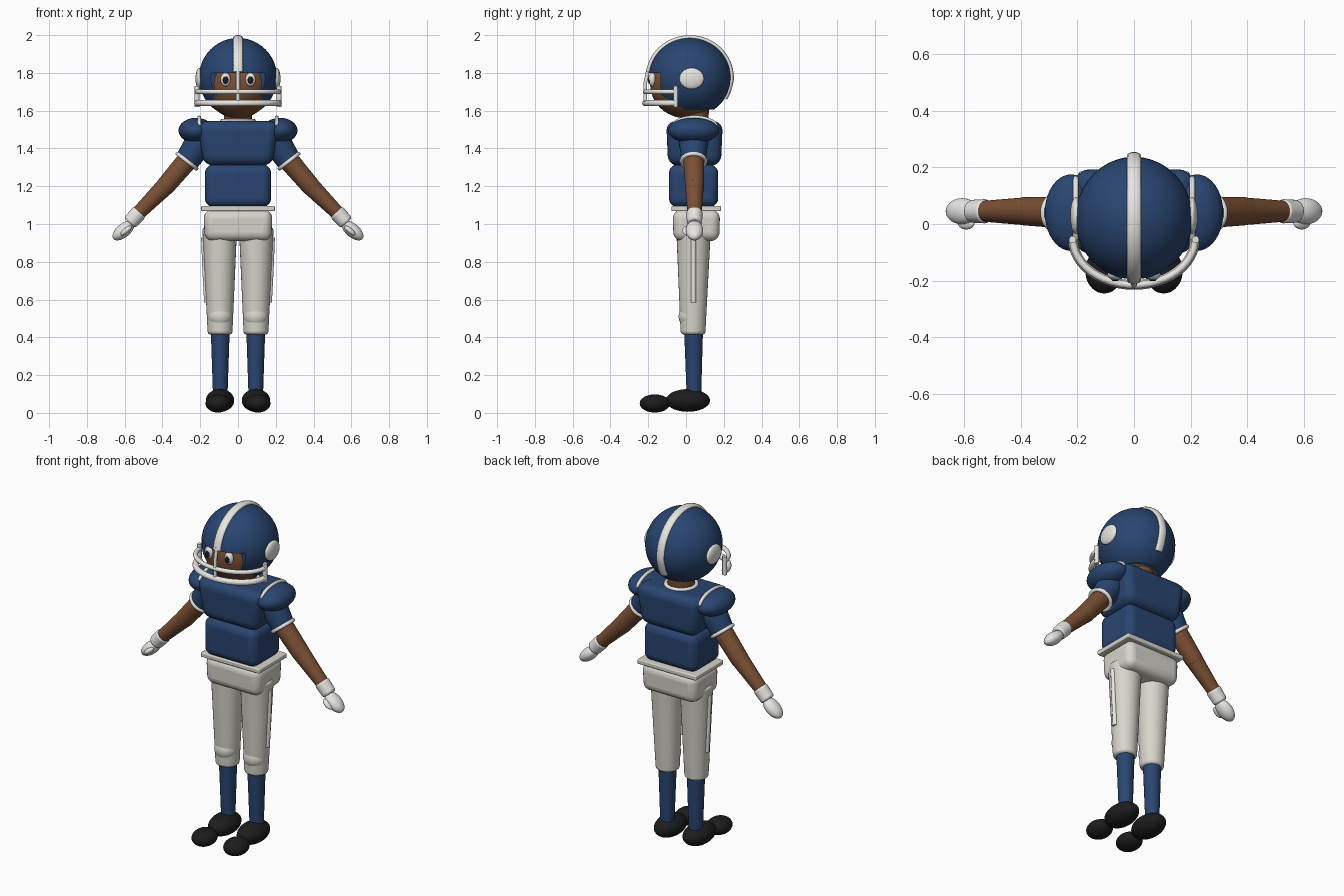
import bpy
from math import sin, cos, pi, radians
from mathutils import Vector

if "Cube" in bpy.data.objects:
    bpy.data.objects.remove(bpy.data.objects["Cube"])


def material(name, r, g, b):
    m = bpy.data.materials.new(name)
    m.diffuse_color = (r, g, b, 1)
    m.use_nodes = True
    m.node_tree.nodes["Principled BSDF"].inputs["Base Color"].default_value = m.diffuse_color
    return m


BLUE = material("blue", 0.022, 0.06, 0.165)
WHITE = material("white", 0.8, 0.79, 0.76)
CLOTH = material("cloth", 0.68, 0.66, 0.6)
SKIN = material("skin", 0.2, 0.08, 0.035)
BLACK = material("black", 0.012, 0.012, 0.013)


def finish(name, mat):
    ob = bpy.context.object
    ob.name = name
    ob.data.materials.append(mat)
    return ob


def ball(name, loc, radii, mat, rot=(0, 0, 0)):
    bpy.ops.mesh.primitive_uv_sphere_add(segments=40, ring_count=24, location=loc, rotation=rot)
    ob = finish(name, mat)
    ob.scale = radii
    return ob


def box(name, lo, hi, mat, bevel=0.0, bottom=(1, 1)):
    """Box between two corners; bottom scales the lower face in x and y."""
    lo, hi = Vector(lo), Vector(hi)
    bpy.ops.mesh.primitive_cube_add(size=1, location=(lo + hi) / 2)
    ob = finish(name, mat)
    for v in ob.data.vertices:
        if v.co.z < 0:
            v.co.x *= bottom[0]
            v.co.y *= bottom[1]
        v.co = v.co * (hi - lo)
    if bevel:
        mod = ob.modifiers.new("bevel", 'BEVEL')
        mod.width, mod.segments = bevel, 5
    return ob


def limb(name, a, b, ra, rb, mat, bevel=0.0):
    """Tapered cylinder from a (radius ra) to b (radius rb)."""
    a, b = Vector(a), Vector(b)
    bpy.ops.mesh.primitive_cone_add(vertices=32, radius1=ra, radius2=rb, depth=(b - a).length,
                                    location=(a + b) / 2,
                                    rotation=(b - a).to_track_quat('Z', 'Y').to_euler())
    ob = finish(name, mat)
    if bevel:
        mod = ob.modifiers.new("bevel", 'BEVEL')
        mod.width, mod.segments, mod.limit_method = bevel, 3, 'ANGLE'
    return ob


def tube(name, points, r, mat):
    cu = bpy.data.curves.new(name, 'CURVE')
    cu.dimensions = '3D'
    cu.bevel_depth, cu.bevel_resolution, cu.use_fill_caps = r, 3, True
    sp = cu.splines.new('POLY')
    sp.points.add(len(points) - 1)
    for p, co in zip(sp.points, points):
        p.co = (*co, 1)
    ob = bpy.data.objects.new(name, cu)
    bpy.context.collection.objects.link(ob)
    bpy.ops.object.select_all(action='DESELECT')
    ob.select_set(True)
    bpy.context.view_layer.objects.active = ob
    bpy.ops.object.convert(target='MESH')
    return finish(name, mat)


def ring(name, loc, major, minor, mat, rot=(0, 0, 0)):
    bpy.ops.mesh.primitive_torus_add(location=loc, rotation=rot, major_radius=major,
                                     minor_radius=minor, major_segments=40, minor_segments=10)
    return finish(name, mat)


# Head and neck
ball("head", (0, 0, 1.74), (0.18, 0.19, 0.18), SKIN)
limb("neck", (0, 0.04, 1.5), (0, 0.05, 1.66), 0.075, 0.075, SKIN)

# Helmet shell with the face opening and underside cut away
helmet = ball("helmet_shell", (0, 0.02, 1.775), (0.207, 0.217, 0.21), BLUE)
cutters = [box("face_cutter", (-0.156, -0.5, 1.3), (0.156, -0.135, 1.8), BLUE),
           box("base_cutter", (-0.5, -0.5, 1.3), (0.5, 0.5, 1.605), BLUE)]
bpy.context.view_layer.objects.active = helmet
for c in cutters:
    mod = helmet.modifiers.new("cut", 'BOOLEAN')
    mod.operation, mod.object, mod.solver = 'DIFFERENCE', c, 'EXACT'
    bpy.ops.object.modifier_apply(modifier=mod.name)
    bpy.data.objects.remove(c)

# Helmet crest stripe
arc = [radians(-8 + i * 5.5) for i in range(33)]
crest = tube("helmet_stripe", [(0, 0.02 - 0.222 * cos(t + 0.28), 1.775 + 0.213 * sin(t + 0.28))
                               for t in arc] +
             [(0, 0.02 + 0.22 * cos(t), 1.775 - 0.213 * sin(t)) for t in (0.15, 0.35, 0.55)],
             0.012, WHITE)
crest.scale.x = 2.1

# Face mask
sweep = [radians(-90 + i * 7.5) for i in range(25)]
for label, z, r in (("upper", 1.70, 0.013), ("lower", 1.64, 0.017)):
    tube("mask_bar_" + label, [(0.215 * sin(t), -0.055 - 0.16 * cos(t), z) for t in sweep], r, WHITE)
tube("mask_center_bar", [(0, -0.2, 1.82), (0, -0.215, 1.75), (0, -0.215, 1.64)], 0.01, WHITE)

# Torso
box("chest", (-0.215, -0.105, 1.31), (0.215, 0.195, 1.545), BLUE, 0.05, (0.85, 0.93))
box("abdomen", (-0.175, -0.09, 1.09), (0.175, 0.17, 1.315), BLUE, 0.045)
ring("collar", (0, 0.045, 1.545), 0.083, 0.012, WHITE)
box("belt", (-0.195, -0.077, 1.068), (0.195, 0.185, 1.095), CLOTH, 0.006)
box("hips", (-0.182, -0.07, 0.91), (0.182, 0.18, 1.075), CLOTH, 0.045, (0.97, 0.97))

for s, side in ((-1, "right_"), (1, "left_")):
    # Eyes, ear discs and mask posts
    ball(side + "eye", (s * 0.066, -0.178, 1.765), (0.027, 0.02, 0.036), WHITE)
    ball(side + "pupil", (s * 0.066, -0.194, 1.762), (0.015, 0.008, 0.02), BLACK)
    ball(side + "ear_disc", (s * 0.205, 0.03, 1.77), (0.02, 0.065, 0.056), WHITE)
    tube(side + "mask_post", [(s * 0.217, -0.055, 1.62), (s * 0.217, -0.055, 1.73)], 0.013, WHITE)

    # Shoulder pad with its stripe
    ball(side + "shoulder_pad", (s * 0.222, 0.04, 1.495), (0.093, 0.135, 0.067), BLUE)
    tube(side + "shoulder_stripe",
         [(s * 0.205, 0.045 - 0.115 * cos(i * pi / 14), 1.515 + 0.05 * sin(i * pi / 14))
          for i in range(15)], 0.01, WHITE)

    # Arm: sleeve, cuff, skin, glove
    limb(side + "sleeve", (s * 0.2, 0.04, 1.44), (s * 0.272, 0.04, 1.33), 0.078, 0.064, BLUE)
    ring(side + "sleeve_cuff", (s * 0.27, 0.04, 1.333), 0.063, 0.011, WHITE, (0, s * radians(142), 0))
    limb(side + "upper_arm", (s * 0.24, 0.04, 1.37), (s * 0.385, 0.045, 1.2), 0.056, 0.05, SKIN)
    ball(side + "elbow", (s * 0.385, 0.045, 1.2), (0.05, 0.05, 0.05), SKIN)
    limb(side + "forearm", (s * 0.375, 0.045, 1.21), (s * 0.54, 0.045, 1.045), 0.05, 0.036, SKIN)
    limb(side + "glove_cuff", (s * 0.52, 0.045, 1.065), (s * 0.575, 0.045, 1.005), 0.043, 0.04,
         WHITE, 0.012)
    turn = (0, s * radians(130), 0)
    ball(side + "hand", (s * 0.606, 0.045, 0.966), (0.036, 0.046, 0.07), WHITE, turn)
    ball(side + "thumb", (s * 0.592, 0.003, 0.965), (0.015, 0.022, 0.036), WHITE, turn)

    # Leg: pants, knee, side stripe, sock
    limb(side + "pants_leg", (s * 0.095, 0.037, 0.415), (s * 0.097, 0.04, 0.98), 0.065, 0.092,
         CLOTH, 0.015)
    ball(side + "knee_pad", (s * 0.095, 0.025, 0.51), (0.066, 0.064, 0.065), CLOTH)
    tube(side + "pants_stripe", [(s * 0.182, 0.04, 0.93), (s * 0.175, 0.04, 0.75),
                                 (s * 0.166, 0.04, 0.585)], 0.014, WHITE)
    limb(side + "sock", (s * 0.094, 0.042, 0.08), (s * 0.094, 0.04, 0.44), 0.038, 0.05, BLUE)

    # Shoe: heel body and toe
    ball(side + "shoe", (s * 0.095, 0.01, 0.066), (0.075, 0.117, 0.06), BLACK)
    ball(side + "shoe_toe", (s * 0.105, -0.165, 0.05), (0.067, 0.08, 0.048), BLACK)

# Smooth shading that keeps the hard edges
bpy.ops.object.select_all(action='SELECT')
bpy.ops.object.shade_smooth_by_angle(angle=radians(40))
